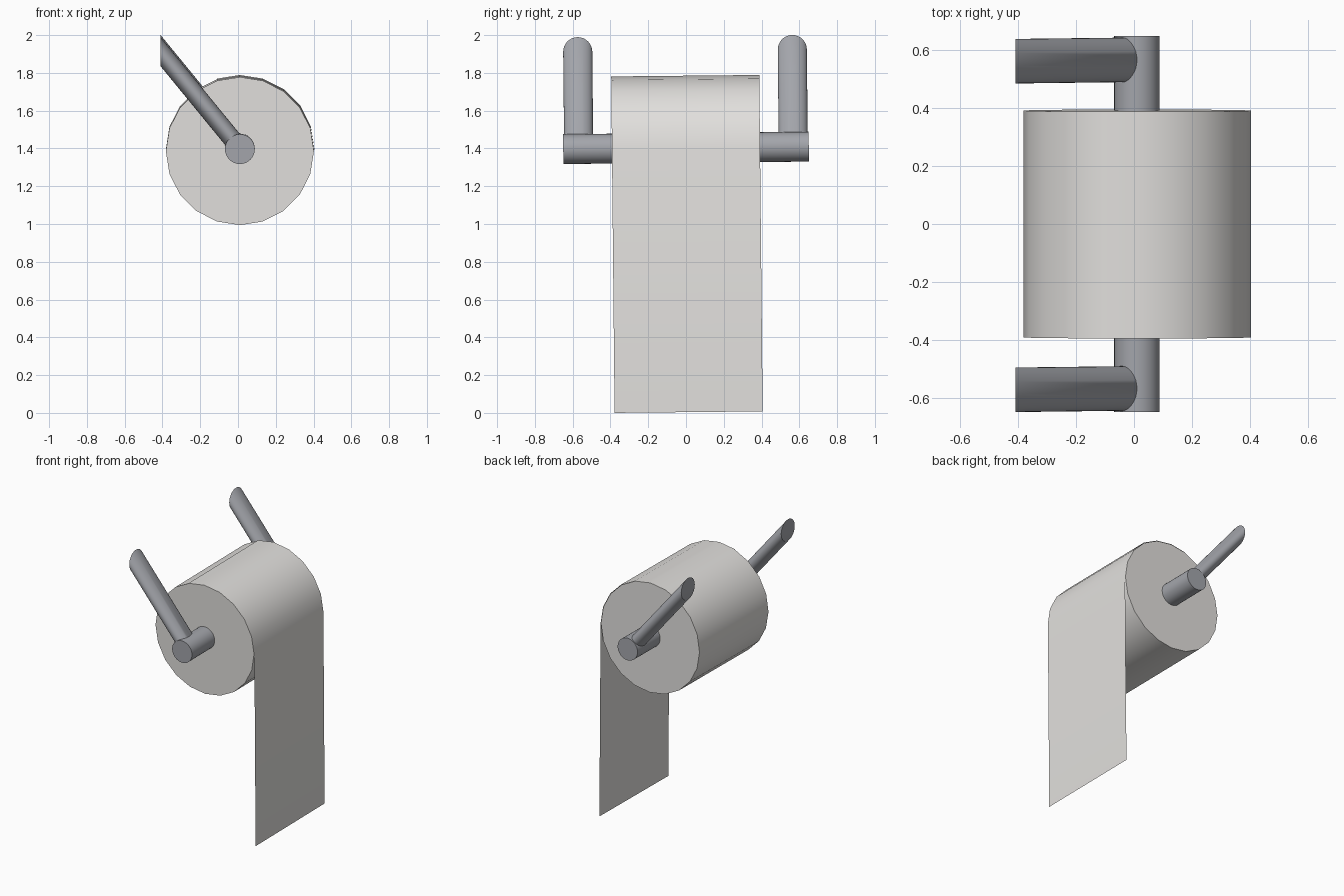
import bpy, bmesh, math
from mathutils import Matrix, Vector

if "Cube" in bpy.data.objects:
    bpy.data.objects.remove(bpy.data.objects["Cube"])


def material(name, rgb):
    m = bpy.data.materials.new(name)
    m.diffuse_color = (*rgb, 1.0)
    m.use_nodes = True
    m.node_tree.nodes["Principled BSDF"].inputs["Base Color"].default_value = m.diffuse_color
    return m


paper = material("white_paper", (0.76, 0.745, 0.725))
metal = material("grey_metal", (0.37, 0.38, 0.41))

# The whole fixture leans very slightly about the x axis
PIVOT = Vector((0, 0, 1.4))
TILT = (Matrix.Translation(PIVOT) @ Matrix.Rotation(0.010, 4, 'X')
        @ Matrix.Translation(-PIVOT))


def finish(bm, name, mat):
    bm.transform(TILT)
    mesh = bpy.data.meshes.new(name)
    bm.to_mesh(mesh)
    bm.free()
    mesh.materials.append(mat)
    ob = bpy.data.objects.new(name, mesh)
    bpy.context.collection.objects.link(ob)
    bpy.ops.object.select_all(action='DESELECT')
    ob.select_set(True)
    bpy.context.view_layer.objects.active = ob
    bpy.ops.object.shade_smooth_by_angle(angle=math.radians(40))
    return ob


def prism(name, ring_a, ring_b, mat):
    """Closed tube between two matching rings of points."""
    bm = bmesh.new()
    a = [bm.verts.new(p) for p in ring_a]
    b = [bm.verts.new(p) for p in ring_b]
    n = len(a)
    for i in range(n):
        j = (i + 1) % n
        bm.faces.new((a[i], a[j], b[j], b[i]))
    bm.faces.new(a)
    bm.faces.new(b)
    bmesh.ops.recalc_face_normals(bm, faces=bm.faces)
    return finish(bm, name, mat)


def circle(r, n):
    return [(r * math.cos(2 * math.pi * i / n), r * math.sin(2 * math.pi * i / n))
            for i in range(n)]


def cylinder_y(name, cx, cz, r, half, n, mat):
    pts = circle(r, n)
    return prism(name, [(cx + u, -half, cz + v) for u, v in pts],
                 [(cx + u, half, cz + v) for u, v in pts], mat)


# Paper roll and the bar through it
cylinder_y("paper_roll", 0.01, 1.39, 0.392, 0.392, 20, paper)
cylinder_y("holder_bar", 0.01, 1.403, 0.079, 0.65, 32, metal)

# Slanted arms: round section in the wall plane, sheared down to the bar
for side, label in ((-1, "front_arm"), (1, "back_arm")):
    pts = circle(0.077, 32)
    y = side * 0.568
    prism(label, [(-0.41, y + u, 1.918 + v) for u, v in pts],
          [(0.012, y + u, 1.403 + v) for u, v in pts], metal)

# Loose sheet: wraps over the top of the roll, then hangs straight down
profile = [(0.01 + 0.395 * math.cos(math.radians(a)),
            1.39 + 0.395 * math.sin(math.radians(a))) for a in range(108, -1, -18)]
profile.append((0.405, 0.004))
bm = bmesh.new()
rows = [[bm.verts.new((x, y, z)) for y in (-0.392, 0.392)] for x, z in profile]
for p, q in zip(rows, rows[1:]):
    bm.faces.new((p[0], q[0], q[1], p[1]))
finish(bm, "hanging_sheet", paper)
